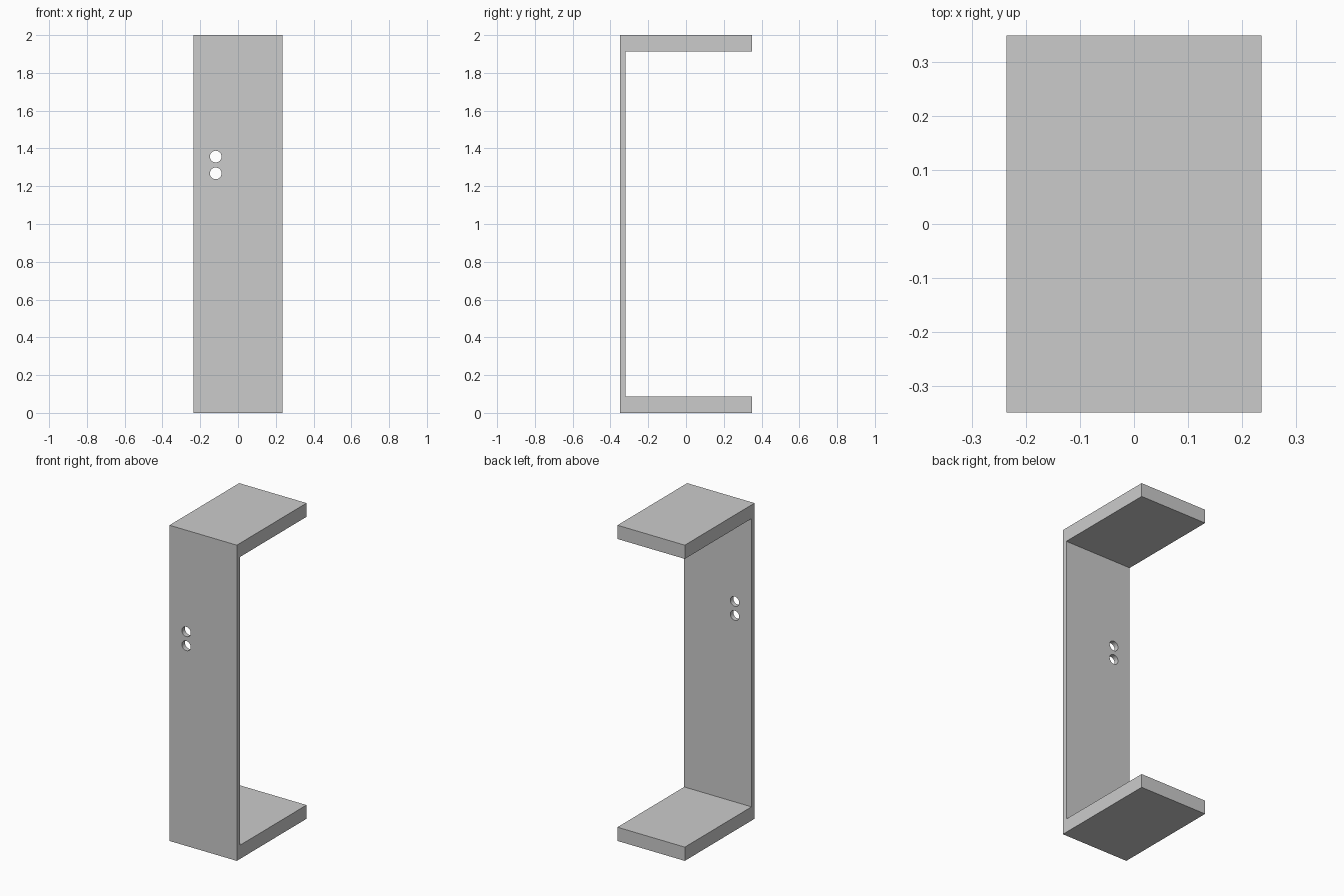
import bpy, bmesh, math

if "Cube" in bpy.data.objects:
    bpy.data.objects.remove(bpy.data.objects["Cube"])

HALF_W, HALF_D, HEIGHT = 0.236, 0.349, 2.0
WALL, PLATE = 0.03, 0.087


def extrude_profile(name, points):
    """Extrude a closed (y, z) outline across the full width in x."""
    bm = bmesh.new()
    face = bm.faces.new([bm.verts.new((-HALF_W, y, z)) for y, z in points])
    result = bmesh.ops.extrude_face_region(bm, geom=[face])
    verts = [v for v in result["geom"] if isinstance(v, bmesh.types.BMVert)]
    bmesh.ops.translate(bm, verts=verts, vec=(2 * HALF_W, 0, 0))
    bmesh.ops.recalc_face_normals(bm, faces=bm.faces)
    mesh = bpy.data.meshes.new(name)
    bm.to_mesh(mesh)
    bm.free()
    obj = bpy.data.objects.new(name, mesh)
    bpy.context.collection.objects.link(obj)
    return obj


def drill(obj, x, z, radius):
    """Cut a round hole through the front wall."""
    bpy.ops.mesh.primitive_cylinder_add(
        vertices=32, radius=radius, depth=0.2,
        location=(x, -HALF_D + WALL / 2, z), rotation=(math.pi / 2, 0, 0))
    cutter = bpy.context.object
    cutter.name = "hole_cutter"
    cutter.hide_render = True
    mod = obj.modifiers.new("hole", 'BOOLEAN')
    mod.operation = 'DIFFERENCE'
    mod.solver = 'EXACT'
    mod.object = cutter
    bpy.context.view_layer.objects.active = obj
    bpy.ops.object.modifier_apply(modifier=mod.name)
    bpy.data.objects.remove(cutter, do_unlink=True)


# C-shaped bracket: thin front wall with thick top and bottom plates
bracket = extrude_profile("bracket", [
    (-HALF_D, 0), (HALF_D, 0), (HALF_D, PLATE), (-HALF_D + WALL, PLATE),
    (-HALF_D + WALL, HEIGHT - PLATE), (HALF_D, HEIGHT - PLATE),
    (HALF_D, HEIGHT), (-HALF_D, HEIGHT)])

# Pair of round holes in the wall
for hole_z in (1.268, 1.357):
    drill(bracket, -0.118, hole_z, 0.031)

# Smooth hole walls, sharp plate edges
bpy.ops.object.select_all(action='DESELECT')
bracket.select_set(True)
bpy.context.view_layer.objects.active = bracket
bpy.ops.object.shade_smooth_by_angle(angle=math.radians(30))
